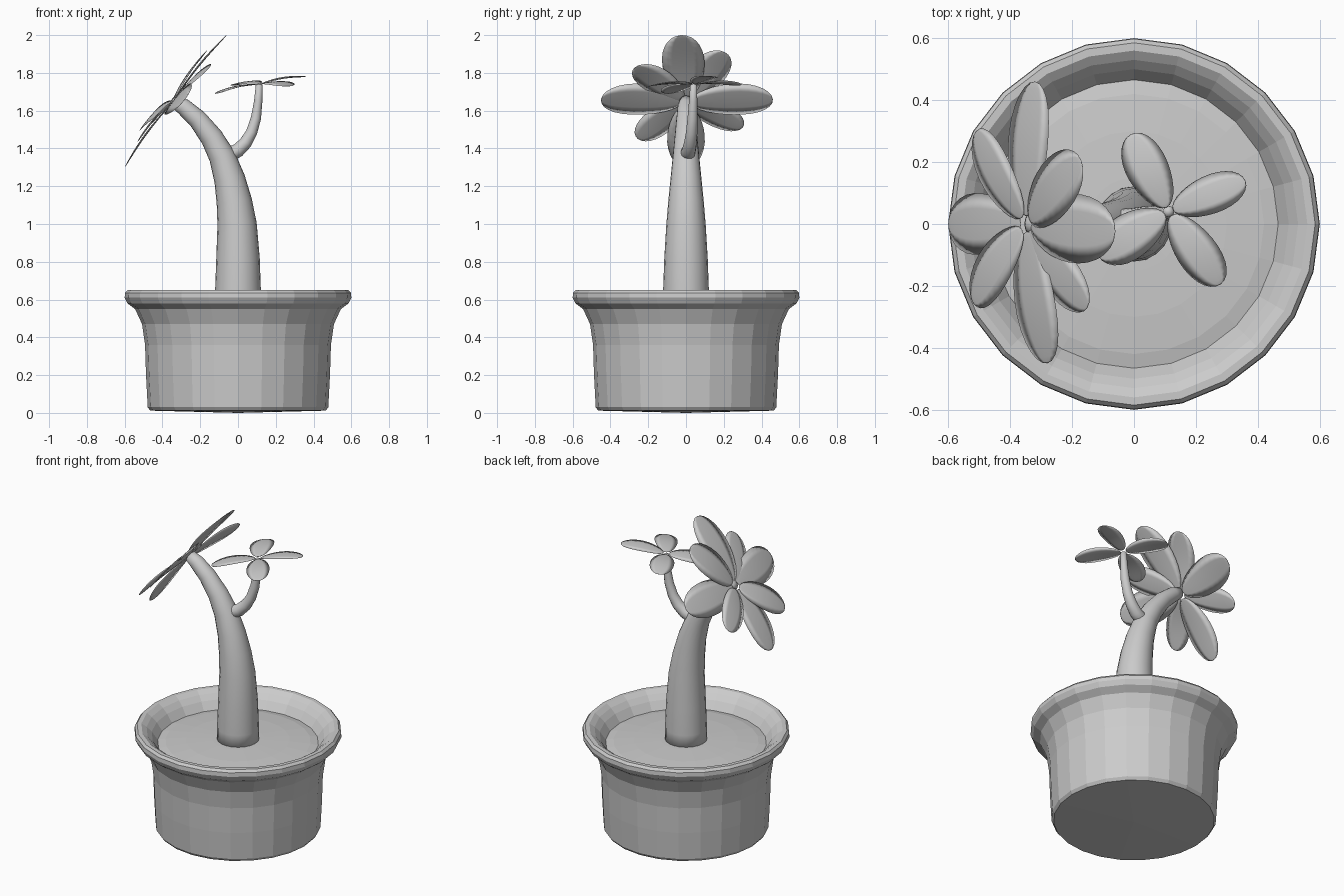
import bpy, bmesh, math
from mathutils import Vector

if "Cube" in bpy.data.objects:
    bpy.data.objects.remove(bpy.data.objects["Cube"])


def finish(name, bm, smooth=True):
    bmesh.ops.recalc_face_normals(bm, faces=bm.faces[:])
    me = bpy.data.meshes.new(name)
    bm.to_mesh(me)
    bm.free()
    for p in me.polygons:
        p.use_smooth = smooth
    ob = bpy.data.objects.new(name, me)
    bpy.context.collection.objects.link(ob)
    return ob


def skin(bm, rings):
    # join successive closed rings with quads
    for a, b in zip(rings, rings[1:]):
        n = len(a)
        for i in range(n):
            bm.faces.new((a[i], a[(i + 1) % n], b[(i + 1) % n], b[i]))


def cap(bm, ring, point):
    c = bm.verts.new(point)
    for i in range(len(ring)):
        bm.faces.new((ring[i], ring[(i + 1) % len(ring)], c))


def lathe(name, profile, start, end, sides=24):
    bm = bmesh.new()
    ang = [2 * math.pi * i / sides for i in range(sides)]
    rings = [[bm.verts.new((r * math.cos(a), r * math.sin(a), z)) for a in ang]
             for r, z in profile]
    skin(bm, rings)
    if start is not None:
        cap(bm, rings[0], (0, 0, start))
    if end is not None:
        cap(bm, rings[-1], (0, 0, end))
    return finish(name, bm, False)


def tube(name, path, sides=20):
    # path: (x, y, z, radius); rings stand square to the path
    bm = bmesh.new()
    pts = [Vector(p[:3]) for p in path]
    rings = []
    for i, p in enumerate(pts):
        t = (pts[min(i + 1, len(pts) - 1)] - pts[max(i - 1, 0)]).normalized()
        u = Vector((0, 1, 0)).cross(t).normalized()
        v = t.cross(u)
        r = path[i][3]
        rings.append([bm.verts.new(p + r * (u * math.cos(a) + v * math.sin(a)))
                      for a in (2 * math.pi * k / sides for k in range(sides))])
    skin(bm, rings)
    cap(bm, rings[0], pts[0])
    cap(bm, rings[-1], pts[-1] + (pts[-1] - pts[-2]).normalized() * path[-1][3] * 0.5)
    return finish(name, bm)


def leaf(name, base, tip, width, normal, thick=0.005):
    # thin oval blade, widest just past the middle
    base, tip = Vector(base), Vector(tip)
    d = tip - base
    side = Vector(normal).cross(d).normalized()
    up = d.cross(side).normalized()
    bm = bmesh.new()
    rings, n = [], 14
    for i in range(1, n):
        a = math.pi * i / n
        t = (1 - math.cos(a)) / 2
        w = width / 2 * math.sin(a) * (0.86 + 0.26 * t)
        h = thick * math.sin(a)
        c = base + d * t + up * (0.012 * math.sin(math.pi * t))
        rings.append([bm.verts.new(c + side * w * s + up * h * k) for s, k in
                      ((-1, 0), (-0.5, 0.8), (0, 1), (0.5, 0.8),
                       (1, 0), (0.5, -0.8), (0, -1), (-0.5, -0.8))])
    skin(bm, rings)
    cap(bm, rings[0], base)
    cap(bm, rings[-1], tip)
    return finish(name, bm)


# pot: outer wall, flared rim, inner wall
lathe("pot", [(0.465, 0.012), (0.478, 0.03), (0.487, 0.2), (0.492, 0.36),
              (0.508, 0.47), (0.545, 0.55), (0.585, 0.58), (0.6, 0.61),
              (0.598, 0.635), (0.585, 0.65), (0.56, 0.65), (0.53, 0.63),
              (0.50, 0.60), (0.462, 0.545), (0.45, 0.45)], 0.0, None)

# soil: shallow dome
lathe("soil", [(0.455, 0.48), (0.468, 0.55), (0.42, 0.56), (0.3, 0.57), (0.15, 0.576)],
      0.48, 0.578)

# trunk and side branch
tube("trunk", [(0, 0, 0.54, 0.122), (0, 0, 0.65, 0.121), (0.0, 0, 0.82, 0.115),
               (-0.005, 0, 1.0, 0.104), (-0.02, 0, 1.12, 0.094),
               (-0.045, 0, 1.24, 0.082), (-0.085, 0, 1.36, 0.07),
               (-0.14, 0, 1.46, 0.06), (-0.215, 0, 1.556, 0.051),
               (-0.29, 0, 1.622, 0.044), (-0.335, 0, 1.65, 0.035)])
tube("branch", [(-0.09, 0.0, 1.365, 0.03), (-0.045, 0.008, 1.368, 0.04),
                (0.0, 0.015, 1.39, 0.037), (0.04, 0.024, 1.43, 0.034),
                (0.072, 0.03, 1.485, 0.03), (0.095, 0.035, 1.56, 0.027),
                (0.107, 0.038, 1.65, 0.022), (0.112, 0.04, 1.735, 0.018)], 12)

# large leaf rosette on the trunk: tip and width
big = [((-0.32, 0.46, 1.66), 0.21), ((-0.28, -0.45, 1.66), 0.21),
       ((-0.51, 0.30, 1.51), 0.16), ((-0.60, 0.0, 1.30), 0.20),
       ((-0.52, -0.255, 1.45), 0.17), ((-0.17, 0.205, 1.91), 0.20),
       ((-0.06, -0.025, 2.0), 0.225), ((-0.15, -0.27, 1.83), 0.17)]
# small leaf rosette on the branch
small = [((-0.01, 0.29, 1.735), 0.14), ((0.36, 0.14, 1.78), 0.125),
         ((0.28, -0.195, 1.73), 0.135), ((-0.115, -0.105, 1.69), 0.15)]

for label, centre, normal, gap, leaves in (
        ("trunk_leaf", Vector((-0.35, 0, 1.645)), (-0.79, 0, 0.61), 0.025, big),
        ("branch_leaf", Vector((0.112, 0.04, 1.742)), (-0.15, 0, 1), 0.015, small)):
    for i, (tip, width) in enumerate(leaves):
        out = (Vector(tip) - centre).normalized()
        leaf(f"{label}_{i + 1}", centre + out * gap, tip, width, normal)
